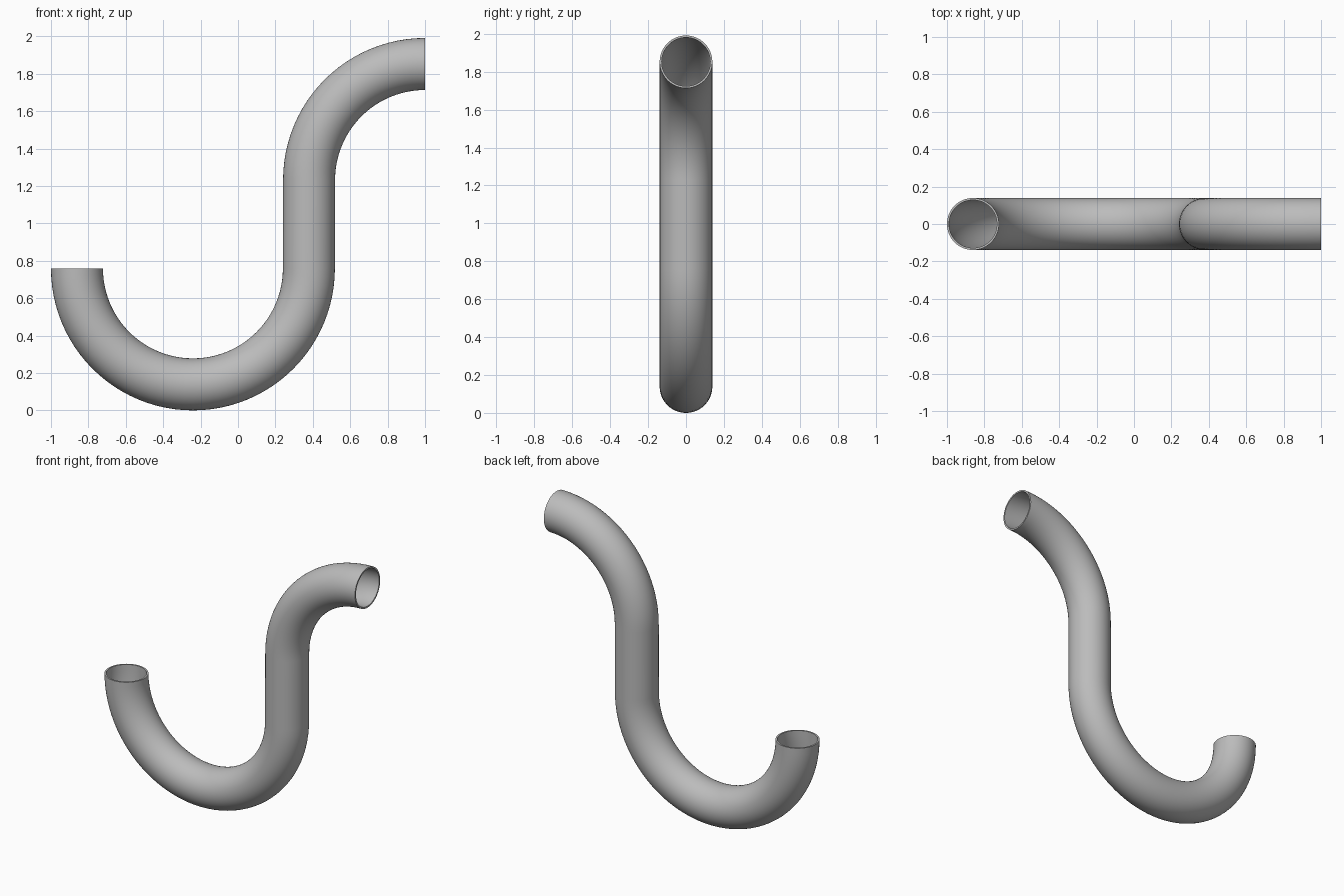
import bpy, bmesh, math
from mathutils import Vector

cube = bpy.data.objects.get("Cube")
if cube:
    bpy.data.objects.remove(cube, do_unlink=True)

OUTER, INNER = 0.139, 0.128   # pipe radii
BEND = 0.62                   # bend radius of the centre line
LOW_Z, HIGH_Z = 0.759, 1.232  # heights of the two bend centres
SIDES, STEPS = 64, 24

grey = bpy.data.materials.new("grey_metal")
grey.use_nodes = True
colour = (0.5, 0.5, 0.5, 1)
grey.diffuse_color = colour
grey.node_tree.nodes["Principled BSDF"].inputs["Base Color"].default_value = colour


def arc(cx, cz, start, end, steps):
    """Centre points of a bend with their in-plane normals."""
    for i in range(steps + 1):
        a = math.radians(start + (end - start) * i / steps)
        n = Vector((math.cos(a), 0, math.sin(a)))
        yield Vector((cx, 0, cz)) + n * BEND, n


# Centre line: U-bend, then (across the straight leg) the upper elbow.
# Elbow normals are flipped so that they agree with those of the U-bend.
path = list(arc(BEND + OUTER - 1, LOW_Z, 180, 360, STEPS * 2))
path += [(p, -n) for p, n in arc(1, HIGH_Z, 180, 90, STEPS)]

bm = bmesh.new()


def ring(point, normal, radius):
    side = Vector((0, 1, 0))
    angles = [math.tau * k / SIDES for k in range(SIDES)]
    return [bm.verts.new(point + radius * (normal * math.cos(a) + side * math.sin(a)))
            for a in angles]


# Closed loop of rings: along the outside, over the rim, back along the inside
rings = [ring(p, n, OUTER) for p, n in path]
rings += [ring(p, n, INNER) for p, n in reversed(path)]
for i, lower in enumerate(rings):
    upper = rings[(i + 1) % len(rings)]
    for k in range(SIDES):
        j = (k + 1) % SIDES
        bm.faces.new((lower[k], lower[j], upper[j], upper[k]))
bmesh.ops.recalc_face_normals(bm, faces=bm.faces)

mesh = bpy.data.meshes.new("bent_pipe")
bm.to_mesh(mesh)
bm.free()
mesh.materials.append(grey)
pipe = bpy.data.objects.new("bent_pipe", mesh)
bpy.context.collection.objects.link(pipe)

# Smooth walls with crisp rims
bpy.context.view_layer.objects.active = pipe
pipe.select_set(True)
bpy.ops.object.shade_smooth_by_angle(angle=math.radians(30))
